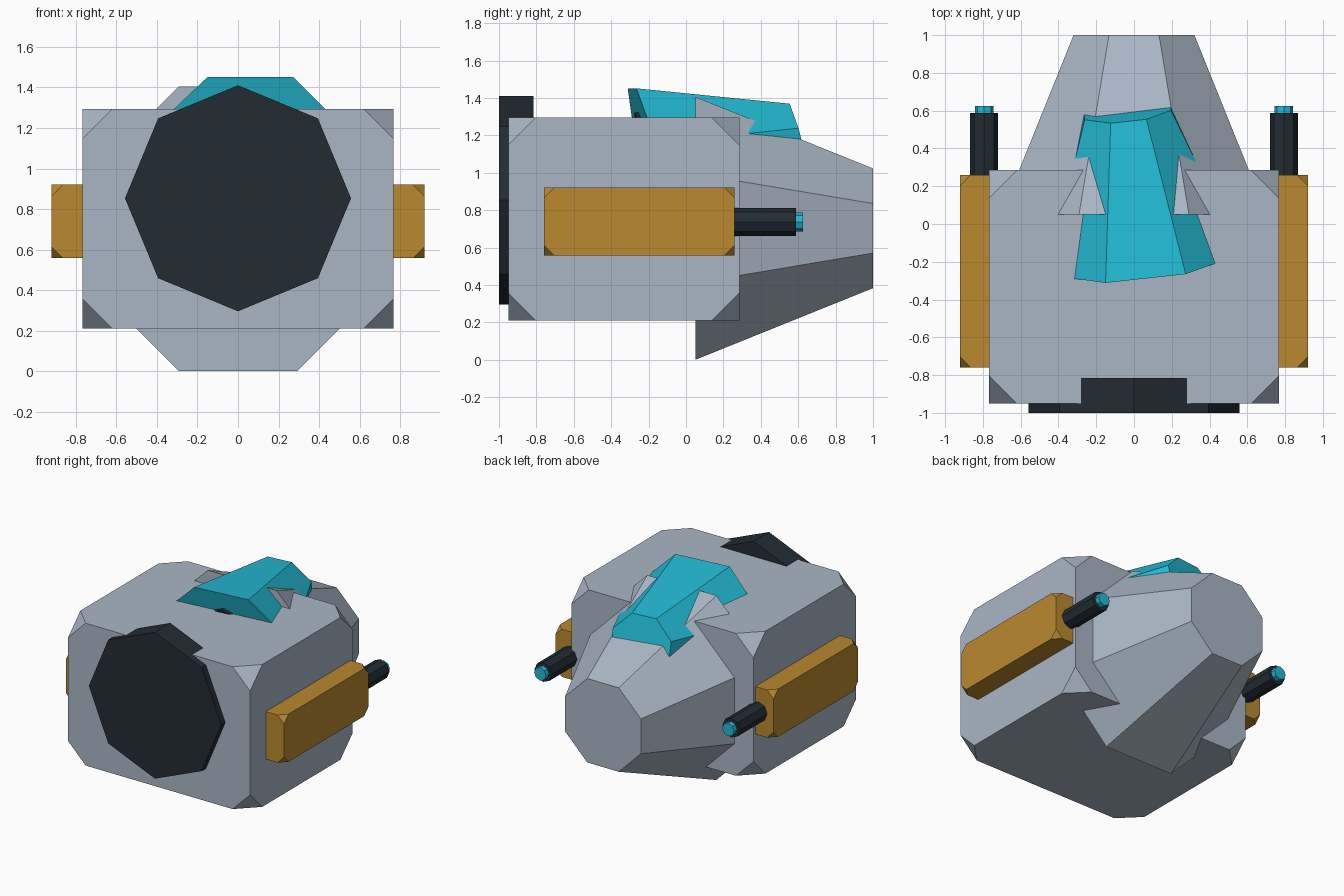
import bpy
import bmesh
import math
from mathutils import Matrix, Vector

cube = bpy.data.objects.get("Cube")
if cube:
    bpy.data.objects.remove(cube, do_unlink=True)


def material(name, color):
    mat = bpy.data.materials.new(name)
    mat.use_nodes = True
    mat.diffuse_color = (*color, 1)
    mat.node_tree.nodes["Principled BSDF"].inputs["Base Color"].default_value = (*color, 1)
    return mat


GREY = material("hull grey", (0.40, 0.47, 0.56))
ORANGE = material("pod orange", (0.49, 0.25, 0.028))
DARK = material("dark metal", (0.016, 0.025, 0.034))
CYAN = material("cyan glass", (0.017, 0.50, 0.66))


def finish(name, bm, mat):
    bmesh.ops.recalc_face_normals(bm, faces=bm.faces)
    mesh = bpy.data.meshes.new(name)
    bm.to_mesh(mesh)
    bm.free()
    mesh.materials.append(mat)
    obj = bpy.data.objects.new(name, mesh)
    bpy.context.collection.objects.link(obj)
    return obj


def cut_box(name, low, high, cut, mat):
    """Box with its eight corners sliced off."""
    bm = bmesh.new()
    for corner in range(8):
        upper = [corner >> axis & 1 for axis in range(3)]
        point = Vector([high[a] if upper[a] else low[a] for a in range(3)])
        for axis in range(3):
            p = point.copy()
            p[axis] += -cut if upper[axis] else cut
            bm.verts.new(p)
    bmesh.ops.convex_hull(bm, input=bm.verts)
    bmesh.ops.dissolve_limit(bm, angle_limit=0.01, verts=bm.verts, edges=bm.edges)
    return finish(name, bm, mat)


def octagon_tube(name, start, end, r1, r2, mat, flat_top=False):
    """Eight-sided frustum between two points, a flat or a vertex on top."""
    start, end = Vector(start), Vector(end)
    axis = (end - start).normalized()
    side = Vector((0, 0, 1)).cross(axis).normalized()
    up = axis.cross(side)
    frame = Matrix((side, up, axis)).transposed().to_4x4()
    frame.translation = (start + end) / 2
    spin = Matrix.Rotation(math.pi / 8 if flat_top else 0, 4, 'Z')
    bm = bmesh.new()
    bmesh.ops.create_cone(bm, cap_ends=True, segments=8, radius1=r1, radius2=r2,
                          depth=(end - start).length, matrix=frame @ spin)
    return finish(name, bm, mat)


# Hull and tapered tail
cut_box("hull", (-0.767, -0.95, 0.21), (0.767, 0.285, 1.295), 0.147, GREY)
flat = 1 / math.cos(math.pi / 8)
octagon_tube("tail", (0, 0.05, 0.703), (0, 1, 0.703),
             0.703 * flat, 0.32 * flat, GREY, True)

# Front disc
octagon_tube("front_disc", (0, -1, 0.853), (0, -0.815, 0.853), 0.558, 0.558, DARK)

# Tilted canopy with a dark plate on its front end
front, back = Vector((0.048, -0.163, 0.952)), Vector((-0.035, 0.60, 1.146))
octagon_tube("canopy", front, back, 0.515 * flat, 0.23 * flat, CYAN, True)
step = (back - front).normalized()
octagon_tube("canopy_plate", front - step * 0.02, front + step * 0.05, 0.385, 0.385, DARK)

# Side pods with rear barrels
for name, s in (("left", 1), ("right", -1)):
    xs = sorted((s * 0.64, s * 0.92))
    cut_box(name + "_pod", (xs[0], -0.76, 0.557), (xs[1], 0.26, 0.92), 0.055, ORANGE)
    x = s * 0.793
    octagon_tube(name + "_barrel", (x, 0.1, 0.737), (x, 0.588, 0.737), 0.074, 0.074, DARK)
    octagon_tube(name + "_barrel_tip", (x, 0.5, 0.737), (x, 0.625, 0.737), 0.05, 0.05, CYAN)
